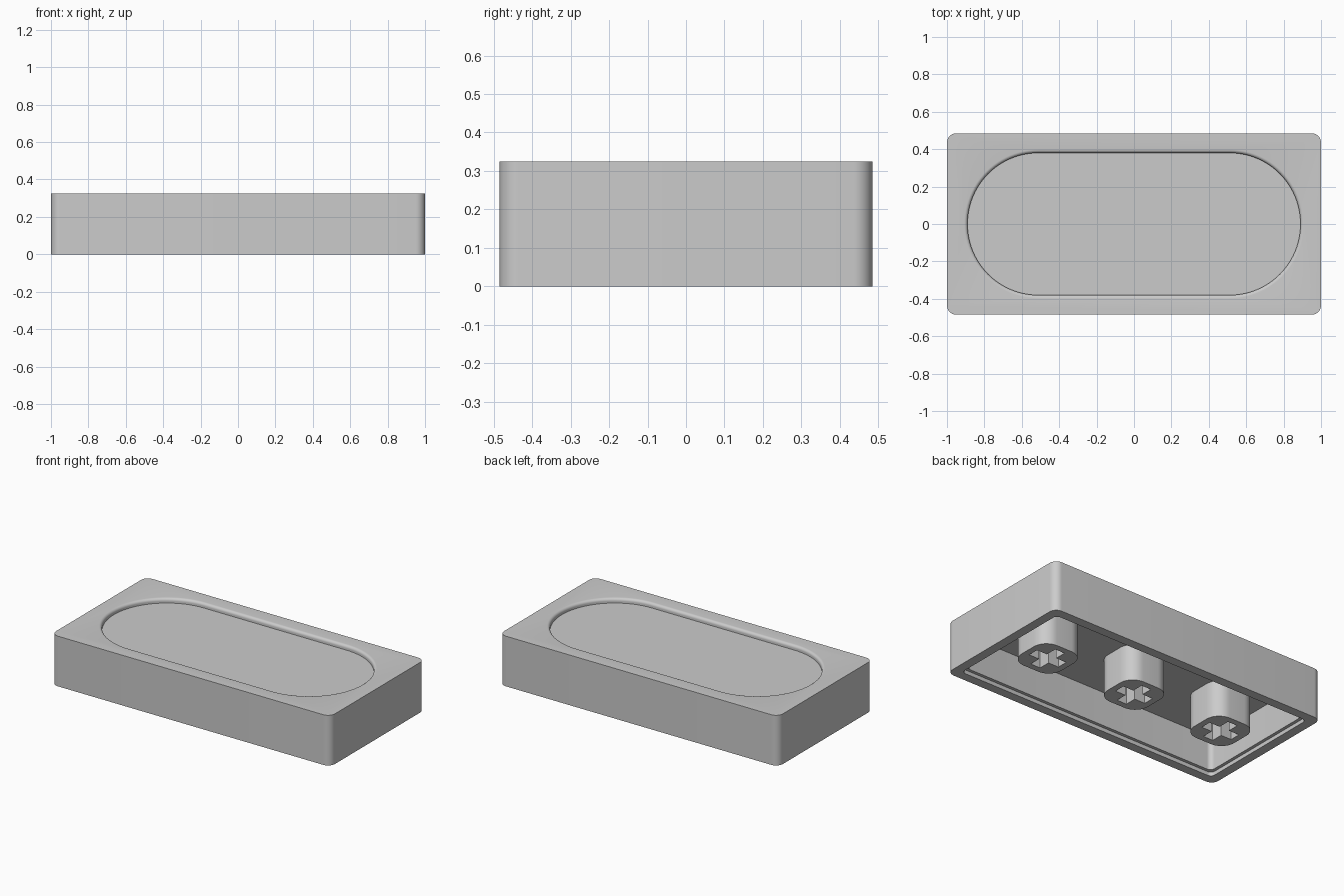
import bpy, bmesh, math

if "Cube" in bpy.data.objects:
    bpy.data.objects.remove(bpy.data.objects["Cube"])

H = 0.325            # overall height
HX, HY = 1.0, 0.485  # half footprint


def rounded_rect(hx, hy, r, n=10):
    """Counter-clockwise rounded rectangle outline."""
    pts = []
    for k, (sx, sy) in enumerate([(1, 1), (-1, 1), (-1, -1), (1, -1)]):
        for i in range(n + 1):
            a = math.pi / 2 * (k + i / n)
            pts.append((sx * (hx - r) + r * math.cos(a), sy * (hy - r) + r * math.sin(a)))
    return pts


def loft(name, rings, helper=False):
    """Solid skinned through (outline, z) rings, capped at both ends."""
    bm = bmesh.new()
    loops = [[bm.verts.new((x, y, z)) for x, y in pts] for pts, z in rings]
    n = len(loops[0])
    for a, b in zip(loops, loops[1:]):
        for i in range(n):
            j = (i + 1) % n
            bm.faces.new((a[i], a[j], b[j], b[i]))
    bm.faces.new(loops[0][::-1])
    bm.faces.new(loops[-1])
    bmesh.ops.recalc_face_normals(bm, faces=bm.faces)
    me = bpy.data.meshes.new(name)
    bm.to_mesh(me)
    bm.free()
    ob = bpy.data.objects.new(name, me)
    bpy.context.collection.objects.link(ob)
    ob.hide_render = helper
    return ob


def cut(target, cutter):
    """Apply a boolean difference and remove the cutter."""
    mod = target.modifiers.new("cut", 'BOOLEAN')
    mod.operation = 'DIFFERENCE'
    mod.solver = 'EXACT'
    mod.object = cutter
    bpy.context.view_layer.objects.active = target
    bpy.ops.object.modifier_apply(modifier=mod.name)
    bpy.data.objects.remove(cutter)


def smooth(ob):
    bpy.ops.object.select_all(action='DESELECT')
    ob.select_set(True)
    bpy.context.view_layer.objects.active = ob
    bpy.ops.object.shade_smooth_by_angle(angle=math.radians(30))


# Cap body
body = loft("cap_body", [(rounded_rect(HX, HY, 0.05), 0), (rounded_rect(HX, HY, 0.05), H)])


# Underside hollow with a stepped rim
def inset(t):
    return rounded_rect(HX - t, HY - t, 0.03)


cut(body, loft("hollow_cutter", [(inset(0.06), -0.1), (inset(0.06), 0.025),
                                 (inset(0.08), 0.025), (inset(0.08), 0.245)], True))

# Stadium-shaped dish with a rounded lip
DEPTH, LIP = 0.03, 0.018


def stadium(g):
    return rounded_rect(0.89 + g, 0.38 + g, 0.379 + g, 24)


rings = [(stadium(0), H - DEPTH)]
for i in range(7):
    a = math.pi / 2 * i / 6
    rings.append((stadium(LIP * (1 - math.cos(a))), H - LIP + LIP * math.sin(a)))
rings.append((stadium(LIP), H + 0.1))
cut(body, loft("dish_cutter", rings, True))
smooth(body)

# Three stems with cross-shaped sockets
A, W = 0.11, 0.035
plus = [(A, -W), (A, W), (W, W), (W, A), (-W, A), (-W, W),
        (-A, W), (-A, -W), (-W, -W), (-W, -A), (W, -A), (W, -W)]
for label, x in (("left", -0.65), ("middle", 0.0), ("right", 0.65)):
    outline = rounded_rect(0.15, 0.15, 0.095)
    stem = loft(label + "_stem", [(outline, 0.01), (outline, 0.25)])
    cut(stem, loft("socket_cutter", [(plus, -0.1), (plus, 0.2)], True))
    stem.location.x = x
    smooth(stem)
